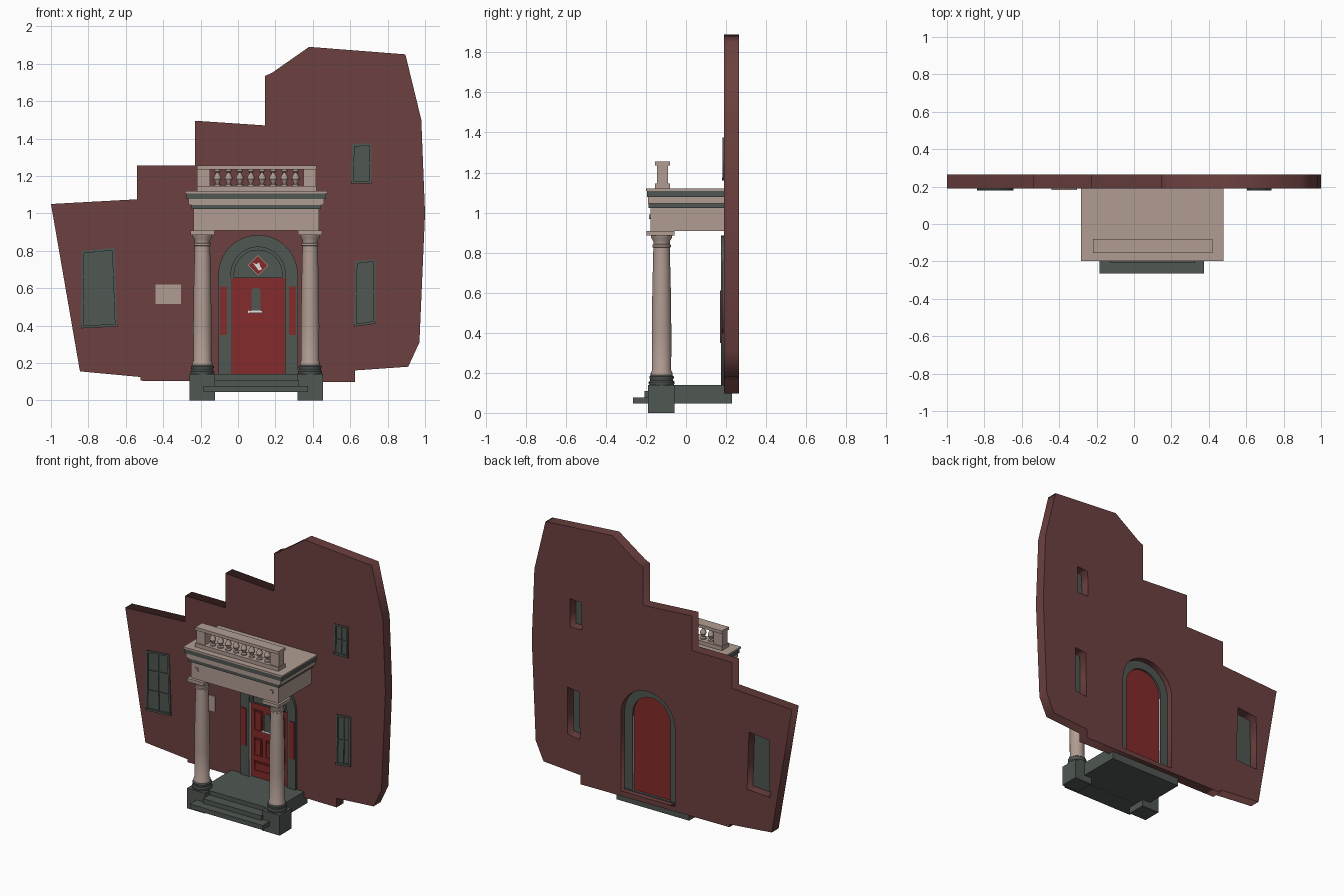
import bpy, bmesh, math
from mathutils import Matrix

cube = bpy.data.objects.get("Cube")
if cube:
    bpy.data.objects.remove(cube, do_unlink=True)


def material(name, rgb):
    m = bpy.data.materials.new(name)
    m.use_nodes = True
    m.diffuse_color = (*rgb, 1)
    m.node_tree.nodes["Principled BSDF"].inputs["Base Color"].default_value = (*rgb, 1)
    return m


BRICK = material("brick", (0.15, 0.052, 0.05))
STONE = material("pale stone", (0.44, 0.335, 0.29))
SLATE = material("slate green", (0.08, 0.095, 0.085))
RED = material("door red", (0.23, 0.024, 0.024))
WHITE = material("off white", (0.75, 0.75, 0.72))


def add(name, mesh, mat):
    ob = bpy.data.objects.new(name, mesh)
    bpy.context.collection.objects.link(ob)
    mesh.materials.clear()
    mesh.materials.append(mat)
    return ob


def box(name, x, y, z, mat):
    """Block from three (low, high) ranges."""
    bm = bmesh.new()
    bmesh.ops.create_cube(bm, size=1)
    for v in bm.verts:
        for i, (lo, hi) in enumerate((x, y, z)):
            v.co[i] = lo + (v.co[i] + 0.5) * (hi - lo)
    me = bpy.data.meshes.new(name)
    bm.to_mesh(me)
    bm.free()
    return add(name, me, mat)


def slab(name, loops, y, mat):
    """Filled x-z outline, later loops are holes, extruded between two y values."""
    cu = bpy.data.curves.new(name, "CURVE")
    cu.dimensions, cu.fill_mode = "2D", "BOTH"
    cu.extrude = (y[1] - y[0]) / 2
    for pts in loops:
        sp = cu.splines.new("POLY")
        sp.points.add(len(pts) - 1)
        for p, (a, b) in zip(sp.points, pts):
            p.co = (a, b, 0, 1)
        sp.use_cyclic_u = True
    tmp = bpy.data.objects.new(name, cu)
    bpy.context.collection.objects.link(tmp)
    bpy.context.view_layer.update()
    me = bpy.data.meshes.new_from_object(
        tmp.evaluated_get(bpy.context.evaluated_depsgraph_get()))
    bpy.data.objects.remove(tmp)
    me.transform(Matrix.Translation((0, (y[0] + y[1]) / 2, 0)) @ Matrix.Rotation(math.pi / 2, 4, "X"))
    return add(name, me, mat)


def lathe(name, profile, x, y, mat, steps=28):
    """Turned part from (radius, z) points."""
    bm = bmesh.new()
    vs = [bm.verts.new((r, 0, z)) for r, z in profile]
    es = [bm.edges.new(p) for p in zip(vs, vs[1:])]
    bmesh.ops.spin(bm, geom=vs + es, cent=(0, 0, 0), axis=(0, 0, 1),
                   angle=math.tau, steps=steps)
    bmesh.ops.remove_doubles(bm, verts=bm.verts, dist=0.0001)
    bmesh.ops.recalc_face_normals(bm, faces=bm.faces)
    me = bpy.data.meshes.new(name)
    bm.to_mesh(me)
    bm.free()
    ob = add(name, me, mat)
    ob.location = (x, y, 0)
    bpy.ops.object.select_all(action="DESELECT")
    ob.select_set(True)
    bpy.context.view_layer.objects.active = ob
    bpy.ops.object.shade_smooth_by_angle(angle=math.radians(35))
    return ob


def arch(cx, r, base, spring, n=20):
    arc = [(cx + r * math.cos(math.pi * i / n), spring + r * math.sin(math.pi * i / n))
           for i in range(n + 1)]
    return [(cx + r, base)] + arc + [(cx - r, base)]


def rect(x0, x1, z0, z1):
    return [(x0, z0), (x1, z0), (x1, z1), (x0, z1)]


def inset(quad, d):
    cx, cz = (sum(p[i] for p in quad) / len(quad) for i in (0, 1))
    return [(x + math.copysign(d, cx - x), z + math.copysign(d, cz - z)) for x, z in quad]


def lerp(a, b, t):
    return (a[0] + (b[0] - a[0]) * t, a[1] + (b[1] - a[1]) * t)


CX = 0.1075   # door axis
PX = 0.0975   # porch axis

# Brick wall with its openings; windows list corners from bottom left, then row count
windows = {
    "left_window": ([(-0.84, 0.385), (-0.645, 0.395), (-0.66, 0.815), (-0.835, 0.80)], 3),
    "lower_right_window": ([(0.62, 0.395), (0.735, 0.41), (0.735, 0.755), (0.625, 0.745)], 2),
    "upper_right_window": ([(0.605, 1.16), (0.715, 1.16), (0.715, 1.375), (0.61, 1.37)], 2),
}
outline = [(-1, 1.05), (-0.54, 1.075), (-0.54, 1.255), (-0.23, 1.255), (-0.23, 1.495),
           (0.145, 1.47), (0.145, 1.735), (0.18, 1.75), (0.38, 1.89), (0.895, 1.85),
           (0.98, 1.5), (1, 1), (0.97, 0.31), (0.91, 0.18), (0.625, 0.16),
           (0.625, 0.097), (-0.52, 0.105), (-0.52, 0.125), (-0.845, 0.155)]
slab("brick_wall", [outline, arch(CX, 0.208, 0.135, 0.67)]
     + [inset(q, 0.01) for q, _ in windows.values()], (0.19, 0.265), BRICK)

# Windows: frame, pane, glazing bars and sill
for name, (q, rows) in windows.items():
    slab(name + "_frame", [q, inset(q, 0.013)], (0.183, 0.2), SLATE)
    slab(name + "_pane", [inset(q, 0.01)], (0.194, 0.202), SLATE)
    for i in range(1, rows):
        a, b = lerp(q[0], q[3], i / rows), lerp(q[1], q[2], i / rows)
        bar = [(a[0] + 0.01, a[1] - 0.004), (b[0] - 0.01, b[1] - 0.004),
               (b[0] - 0.01, b[1] + 0.004), (a[0] + 0.01, a[1] + 0.004)]
        slab(name + "_bar", [bar], (0.187, 0.196), SLATE)
    m, t = lerp(q[0], q[1], 0.5), lerp(q[3], q[2], 0.5)
    slab(name + "_mullion", [[(m[0] - 0.003, m[1] + 0.01), (m[0] + 0.003, m[1] + 0.01),
                              (t[0] + 0.003, t[1] - 0.01), (t[0] - 0.003, t[1] - 0.01)]],
         (0.188, 0.196), SLATE)
    sill = [q[0], q[1], (q[1][0], q[1][1] + 0.014), (q[0][0], q[0][1] + 0.014)]
    slab(name + "_sill", [sill], (0.179, 0.192), SLATE)

# Wall plaque
box("plaque", (-0.44, -0.305), (0.183, 0.191), (0.515, 0.62), STONE)

# Arched door surround
slab("door_surround", [arch(CX, 0.2125, 0.138, 0.672), arch(CX, 0.145, 0.137, 0.675)],
     (0.175, 0.225), SLATE)
slab("arch_moulding", [arch(CX, 0.145, 0.655, 0.675), arch(CX, 0.128, 0.656, 0.675)],
     (0.185, 0.205), SLATE)
slab("fanlight", [arch(CX, 0.145, 0.655, 0.675)], (0.197, 0.203), SLATE)
slab("door", [arch(CX, 0.1445, 0.14, 0.675)], (0.202, 0.212), RED)
box("door_front", (CX - 0.143, CX + 0.143), (0.193, 0.203), (0.14, 0.655), RED)
for s in (-1, 1):
    e = CX + s * 0.144
    box("door_jamb", (e - 0.001, e + 0.001), (0.178, 0.222), (0.14, 0.655), WHITE)
    c = CX + s * 0.184
    box("side_panel", (c - 0.019, c + 0.019), (0.169, 0.176), (0.35, 0.61), RED)

# Raised door panels
for x0, x1, z0, z1 in ((-0.118, -0.05, 0.465, 0.61), (0.05, 0.118, 0.465, 0.61),
                       (-0.118, -0.055, 0.29, 0.415), (-0.03, 0.03, 0.29, 0.415),
                       (0.055, 0.118, 0.29, 0.415), (-0.118, 0.118, 0.185, 0.255)):
    r = rect(CX + x0, CX + x1, z0, z1)
    slab("door_panel_rim", [r, inset(r, 0.006)], (0.187, 0.194), RED)
    slab("door_panel", [inset(r, 0.012)], (0.189, 0.194), RED)

# Knocker and diamond sign
slab("knocker", [arch(0.096, 0.024, 0.48, 0.58, 10)], (0.185, 0.194), SLATE)
box("knocker_ledge", (0.053, 0.13), (0.184, 0.194), (0.468, 0.48), WHITE)


def diamond(r):
    return [(CX + r, 0.722), (CX, 0.722 + r), (CX - r, 0.722), (CX, 0.722 - r)]


slab("sign_border", [diamond(0.057)], (0.188, 0.197), WHITE)
slab("sign_face", [diamond(0.052)], (0.186, 0.189), RED)
slab("sign_emblem", [[(CX - 0.028, 0.735), (CX - 0.008, 0.728), (CX + 0.005, 0.738),
                      (CX + 0.012, 0.715), (CX + 0.022, 0.70), (CX + 0.002, 0.694),
                      (CX - 0.01, 0.712)]], (0.184, 0.187), WHITE)

# Landing and steps
box("landing", (-0.185, 0.375), (-0.14, 0.23), (0.047, 0.14), SLATE)
box("middle_step", (-0.125, 0.325), (-0.208, -0.13), (0.05, 0.11), SLATE)
box("lower_step", (-0.185, 0.375), (-0.265, -0.13), (0.046, 0.078), SLATE)

# Plinths and columns
shaft = [(0, 0.185), (0.054, 0.185), (0.054, 0.2), (0.048, 0.212), (0.049, 0.4),
         (0.046, 0.62), (0.041, 0.825), (0.046, 0.828), (0.046, 0.838), (0.041, 0.842),
         (0.041, 0.856), (0.05, 0.87), (0.054, 0.887), (0, 0.887)]
base = [(0, 0.138), (0.06, 0.138), (0.064, 0.146), (0.064, 0.155), (0.057, 0.162),
        (0.057, 0.168), (0.061, 0.174), (0.061, 0.182), (0.055, 0.188), (0, 0.188)]
for s in (-1, 1):
    x = PX + s * 0.288
    box("plinth", (x - 0.068, x + 0.068), (-0.19, -0.058), (0, 0.14), SLATE)
    lathe("column_base", base, x, -0.122, SLATE)
    lathe("column", shaft, x, -0.122, STONE)
    box("capital_slab", (x - 0.064, x + 0.064), (-0.197, -0.058), (0.885, 0.908), STONE)
    # Frieze rosette
    slab("frieze_rosette", [[(x + (0.016 if i % 2 else 0.007) * math.cos(i * math.pi / 4),
                             0.98 + (0.016 if i % 2 else 0.007) * math.sin(i * math.pi / 4))
                            for i in range(8)]], (-0.184, -0.176), STONE)

# Entablature: half width, front y, bottom, top, colour
for name, w, y, z0, z1, mat in (("frieze", 0.336, -0.177, 0.907, 1.022, STONE),
                                ("lower_moulding", 0.347, -0.187, 1.022, 1.045, SLATE),
                                ("cornice", 0.363, -0.19, 1.045, 1.077, STONE),
                                ("upper_moulding", 0.374, -0.195, 1.077, 1.107, SLATE),
                                ("porch_roof", 0.381, -0.199, 1.107, 1.119, STONE)):
    box(name, (PX - w, PX + w), (y, 0.195), (z0, z1), mat)

# Balustrade
BY = -0.118
box("bottom_rail", (-0.22, 0.42), (BY - 0.038, BY + 0.038), (1.118, 1.145), STONE)
box("top_rail", (-0.22, 0.42), (BY - 0.038, BY + 0.038), (1.235, 1.256), STONE)
for x0 in (-0.218, 0.35):
    box("balustrade_post", (x0, x0 + 0.068), (BY - 0.028, BY + 0.028), (1.14, 1.24), STONE)
baluster = [(0.019, 1.143), (0.019, 1.153), (0.01, 1.158), (0.012, 1.166), (0.021, 1.183),
            (0.019, 1.197), (0.009, 1.212), (0.009, 1.218), (0.016, 1.224), (0.018, 1.237)]
for i in range(8):
    lathe("baluster", baluster, -0.11 + i * 0.0597, BY, STONE, 14)
